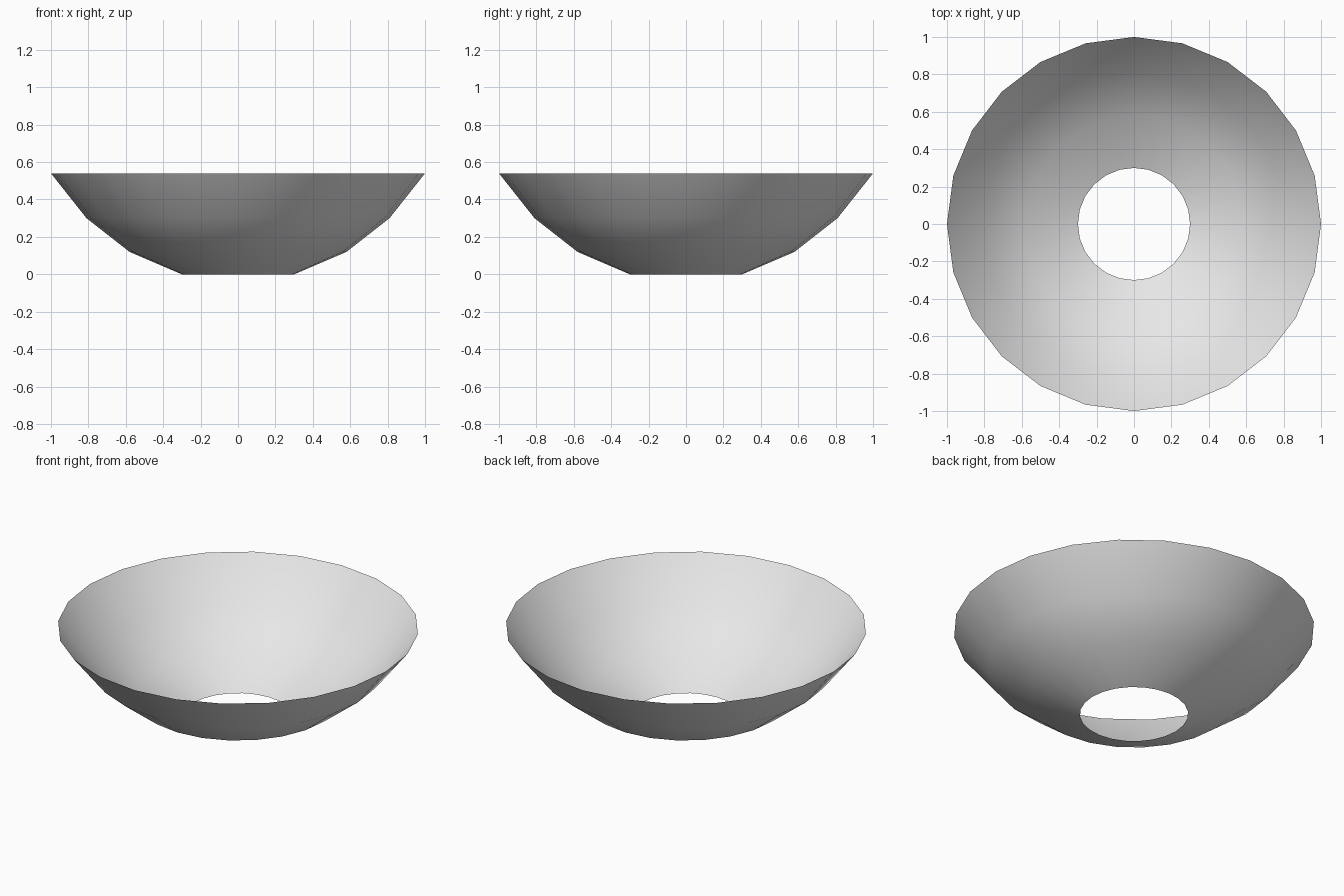
import bpy
import bmesh
from math import cos, sin, tau

SIDES = 24
# Radius and height of each ring, from the bottom opening up to the rim
PROFILE = [(0.30, 0.0), (0.58, 0.12), (0.81, 0.30), (1.0, 0.54)]

cube = bpy.data.objects.get("Cube")
if cube:
    bpy.data.objects.remove(cube, do_unlink=True)

# Plain light grey
grey = bpy.data.materials.new("light grey")
grey.use_nodes = True
grey.diffuse_color = (0.8, 0.8, 0.8, 1)
grey.node_tree.nodes["Principled BSDF"].inputs["Base Color"].default_value = (0.8, 0.8, 0.8, 1)

# Open bowl: a thin single-walled shell with a round hole in the bottom
bm = bmesh.new()
rings = [[bm.verts.new((r * cos(tau * i / SIDES), r * sin(tau * i / SIDES), z))
          for i in range(SIDES)] for r, z in PROFILE]
for low, high in zip(rings, rings[1:]):
    for i in range(SIDES):
        j = (i + 1) % SIDES
        face = bm.faces.new((low[i], low[j], high[j], high[i]))
        face.smooth = True

mesh = bpy.data.meshes.new("bowl_shell")
bm.to_mesh(mesh)
bm.free()
mesh.materials.append(grey)
bowl = bpy.data.objects.new("bowl_shell", mesh)
bpy.context.collection.objects.link(bowl)
